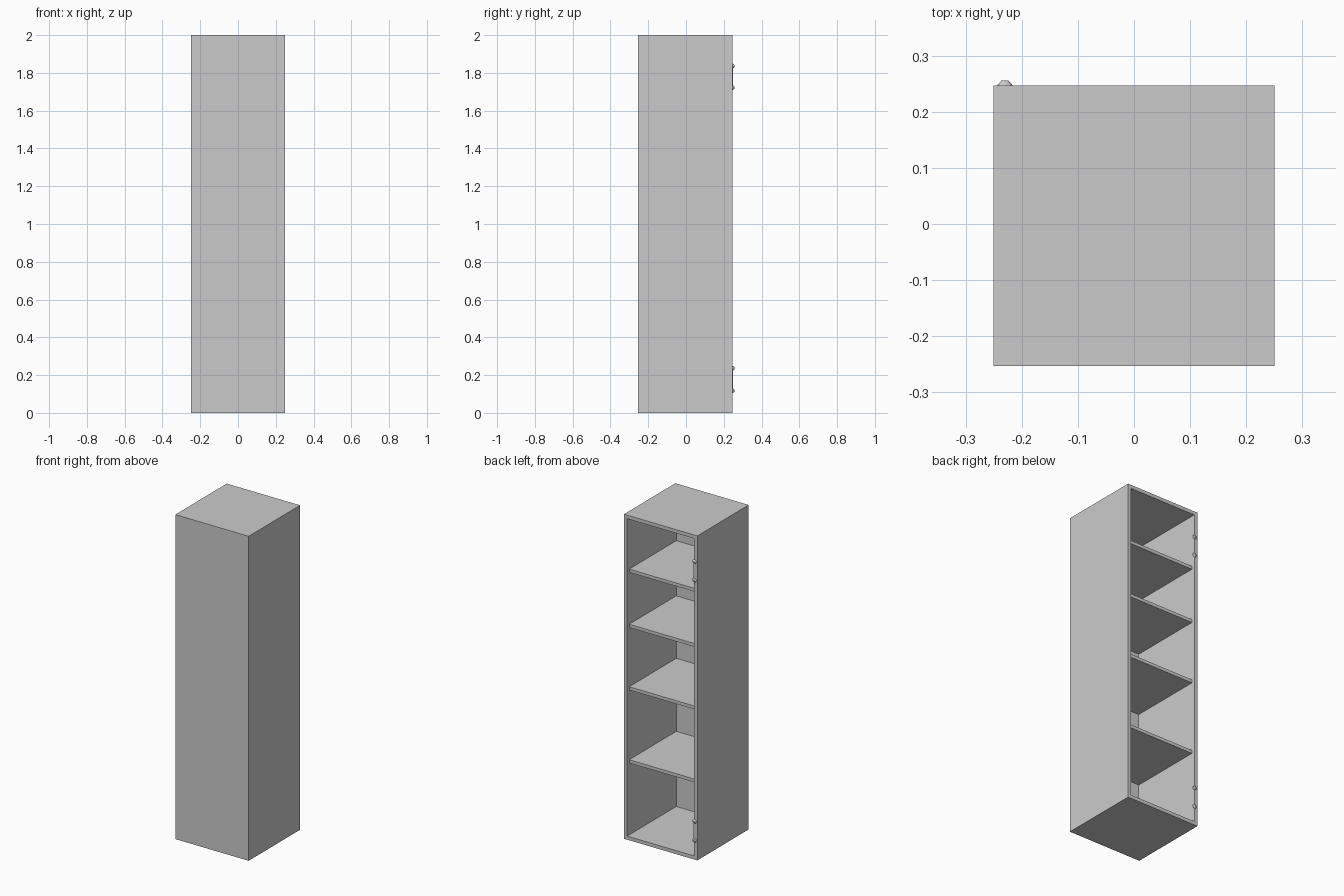
import bpy, math

cube = bpy.data.objects.get("Cube")
if cube:
    bpy.data.objects.remove(cube, do_unlink=True)

grey = bpy.data.materials.new("light_grey")
grey.use_nodes = True
colour = (0.6, 0.6, 0.6, 1)
grey.diffuse_color = colour
grey.node_tree.nodes["Principled BSDF"].inputs["Base Color"].default_value = colour

# Overall cabinet extents and board thickness
HALF, FRONT, BACK, TOP, T = 0.25, -0.253, 0.247, 2.0, 0.022


def box(name, x, y, z):
    """Box between (min, max) pairs on each axis."""
    bpy.ops.mesh.primitive_cube_add(size=1, location=[sum(p) / 2 for p in (x, y, z)])
    ob = bpy.context.object
    ob.name = name
    ob.scale = [p[1] - p[0] for p in (x, y, z)]
    bpy.ops.object.transform_apply(location=False, rotation=False, scale=True)
    ob.data.materials.append(grey)
    return ob


# Carcass: sides, top, bottom and closed front, open at the back
inner = (-HALF + T, HALF - T)
box("right_side", (-HALF, inner[0]), (FRONT, BACK), (0, TOP))
box("left_side", (inner[1], HALF), (FRONT, BACK), (0, TOP))
box("bottom_board", inner, (FRONT, BACK), (0, T))
box("top_board", inner, (FRONT, BACK), (TOP - T, TOP))
box("front_panel", inner, (FRONT, FRONT + T), (T, TOP - T))

# Shelves, set slightly in from the open back
for i, z in enumerate((0.485, 0.935, 1.32, 1.66)):
    box(f"shelf_{i + 1}", inner, (FRONT + T, BACK - 0.02), (z - 0.02, z))

# Hinges on the rear edge of the right side: a slim bar with a domed cap at each end
for name, low, high in (("lower", 0.118, 0.236), ("upper", 1.722, 1.836)):
    box(f"{name}_hinge_bar", (-0.235, -0.225), (BACK - 0.003, BACK + 0.003), (low, high))
    for end, z in (("bottom", low), ("top", high)):
        bpy.ops.mesh.primitive_cone_add(
            vertices=8, radius1=0.014, radius2=0.006, depth=0.009,
            location=(-0.23, BACK + 0.0045, z), rotation=(-math.pi / 2, 0, 0))
        cap = bpy.context.object
        cap.name = f"{name}_hinge_{end}_cap"
        cap.data.materials.append(grey)
